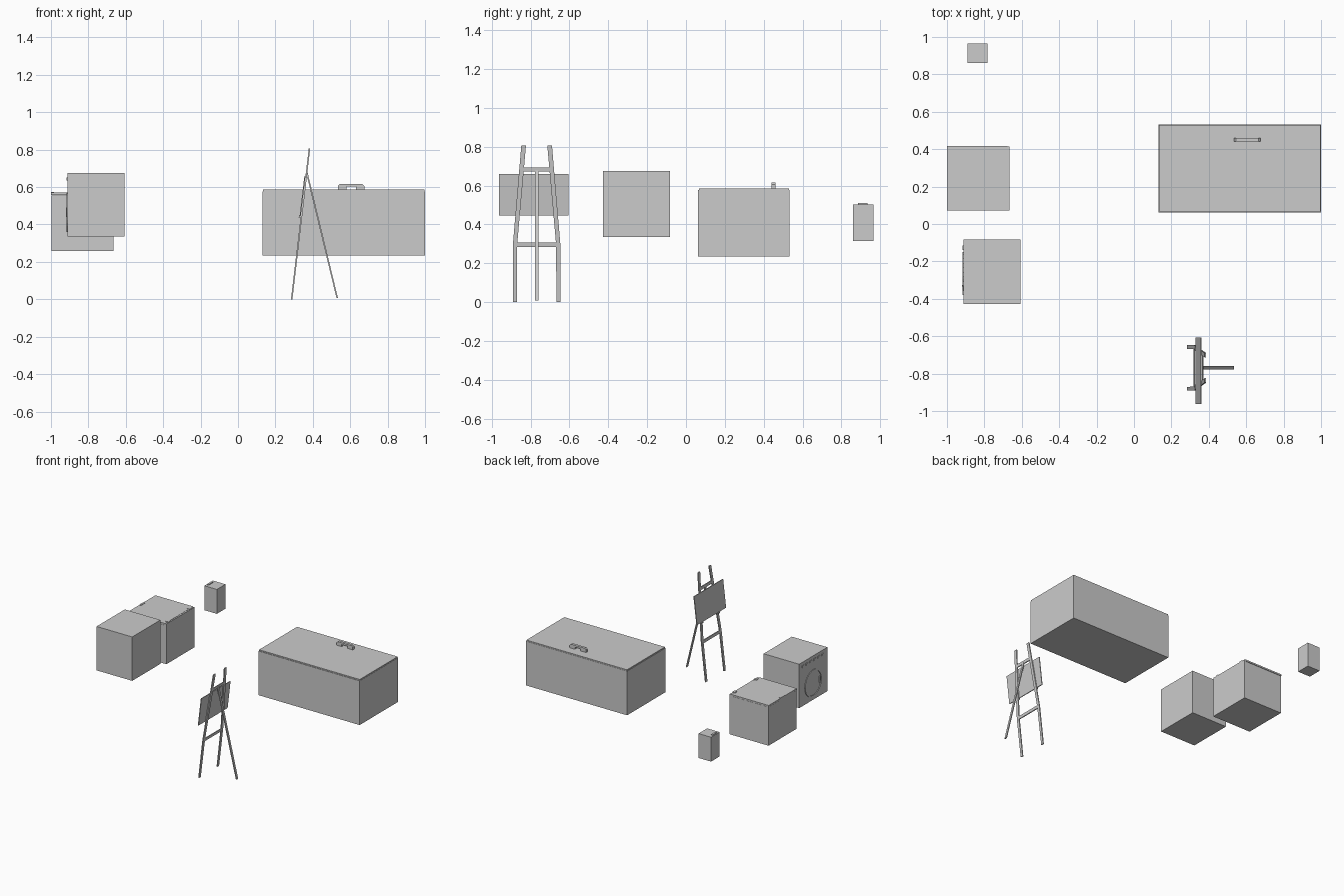
import bpy, bmesh, math
from mathutils import Matrix

if "Cube" in bpy.data.objects:
    bpy.data.objects.remove(bpy.data.objects["Cube"])


def finish(name, bm):
    bmesh.ops.recalc_face_normals(bm, faces=bm.faces)
    me = bpy.data.meshes.new(name)
    bm.to_mesh(me)
    bm.free()
    ob = bpy.data.objects.new(name, me)
    bpy.context.collection.objects.link(ob)
    return ob


def box(name, x, y, z):
    bm = bmesh.new()
    size = Matrix.Diagonal((x[1] - x[0], y[1] - y[0], z[1] - z[0], 1))
    mid = Matrix.Translation((sum(x) / 2, sum(y) / 2, sum(z) / 2))
    bmesh.ops.create_cube(bm, size=1, matrix=mid @ size)
    return finish(name, bm)


def plate(name, pts, x_of_z, thick):
    """Outline in y-z laid on a leaning plane and given thickness along x."""
    bm = bmesh.new()
    a = [bm.verts.new((x_of_z(z) - thick / 2, y, z)) for y, z in pts]
    b = [bm.verts.new((x_of_z(z) + thick / 2, y, z)) for y, z in pts]
    bm.faces.new(a)
    bm.faces.new(b[::-1])
    n = len(pts)
    for i in range(n):
        j = (i + 1) % n
        bm.faces.new((a[i], b[i], b[j], a[j]))
    return finish(name, bm)


def disc_ring(name, x, y, z, outer, inner, n=32):
    """Flat ring standing on a face that looks along -x."""
    bm = bmesh.new()
    loops = []
    for px, r in ((x[1], outer), (x[0], outer), (x[0], inner), (x[1], inner)):
        loops.append([bm.verts.new((px, y + r * math.cos(2 * math.pi * i / n),
                                    z + r * math.sin(2 * math.pi * i / n))) for i in range(n)])
    for k in range(4):
        p, q = loops[k], loops[(k + 1) % 4]
        for i in range(n):
            j = (i + 1) % n
            bm.faces.new((p[i], p[j], q[j], q[i]))
    return finish(name, bm)


def rect(y0, y1, z0, z1):
    return [(y0, z0), (y1, z0), (y1, z1), (y0, z1)]


# Large chest: body, inset lid, bridge handle
box("chest_body", (0.132, 0.999), (0.062, 0.532), (0.235, 0.577))
box("chest_lid", (0.135, 0.997), (0.066, 0.530), (0.577, 0.586))
bm = bmesh.new()
profile = [(0.535, 0.586), (0.535, 0.607), (0.545, 0.616), (0.665, 0.616), (0.675, 0.607),
           (0.675, 0.586), (0.63, 0.586), (0.63, 0.602), (0.58, 0.602), (0.58, 0.586)]
face = bm.faces.new([bm.verts.new((x, 0.44, z)) for x, z in profile])
ext = bmesh.ops.extrude_face_region(bm, geom=[face])
bmesh.ops.translate(bm, vec=(0, 0.02, 0),
                    verts=[v for v in ext["geom"] if isinstance(v, bmesh.types.BMVert)])
finish("chest_handle", bm)
box("chest_side_seam", (0.998, 1.0), (0.083, 0.087), (0.26, 0.57))

# Washing machine, facing -x
box("washer_body", (-0.912, -0.607), (-0.428, -0.083), (0.335, 0.675))
disc_ring("washer_door_ring", (-0.917, -0.911), -0.255, 0.465, 0.105, 0.093)
box("washer_door_handle", (-0.919, -0.911), (-0.335, -0.325), (0.44, 0.49))
for i in range(6):
    y = -0.38 + i * 0.048
    box(f"washer_button_{i}", (-0.917, -0.911), (y, y + 0.025), (0.635, 0.65))

# Storage box with lid, back panel, hinges and latch
box("storage_body", (-0.998, -0.676), (0.073, 0.415), (0.257, 0.556))
box("storage_lid", (-1.0, -0.676), (0.071, 0.417), (0.558, 0.570))
box("storage_back_panel", (-0.678, -0.665), (0.073, 0.415), (0.257, 0.568))
for i, y in enumerate((0.10, 0.36)):
    box(f"storage_hinge_{i}", (-0.69, -0.666), (y, y + 0.025), (0.566, 0.574))
box("storage_latch", (-1.0, -0.985), (0.22, 0.27), (0.566, 0.573))

# Small bin with a top grip
box("bin_body", (-0.89, -0.783), (0.860, 0.965), (0.315, 0.504))
box("bin_grip", (-0.885, -0.870), (0.885, 0.935), (0.502, 0.510))


# Easel, leaning towards +x
def lean(offset=0.0):
    return lambda z: 0.287 + 0.118 * z + offset


C = -0.769
for side, s in (("left", -1), ("right", 1)):
    outline = [(0.102, 0.005), (0.122, 0.005), (0.122, 0.30), (0.079, 0.806),
               (0.055, 0.806), (0.100, 0.30)]
    plate(f"easel_front_leg_{side}", [(C + s * y, z) for y, z in outline], lean(), 0.008)
plate("easel_lower_crossbar", rect(C - 0.105, C + 0.105, 0.285, 0.307), lean(), 0.007)
plate("easel_upper_crossbar", rect(C - 0.075, C + 0.075, 0.672, 0.694), lean(), 0.007)
plate("easel_board", rect(-0.962, -0.606, 0.445, 0.660), lean(-0.007), 0.006)
plate("easel_rear_leg", rect(C - 0.009, C + 0.009, 0.008, 0.678),
      lambda z: 0.368 + (0.678 - z) * 0.242, 0.008)
# Board ledge clips at the lower edge
for side, s in (("left", -1), ("right", 1)):
    y = C + s * 0.1
    plate(f"easel_board_clip_{side}", rect(y - 0.01, y + 0.01, 0.438, 0.447), lean(-0.007), 0.014)
# Feet rest on the ground
for side, s in (("left", -1), ("right", 1)):
    y = C + s * 0.112
    plate(f"easel_foot_{side}", rect(y - 0.01, y + 0.01, 0.0, 0.006), lean(), 0.008)
